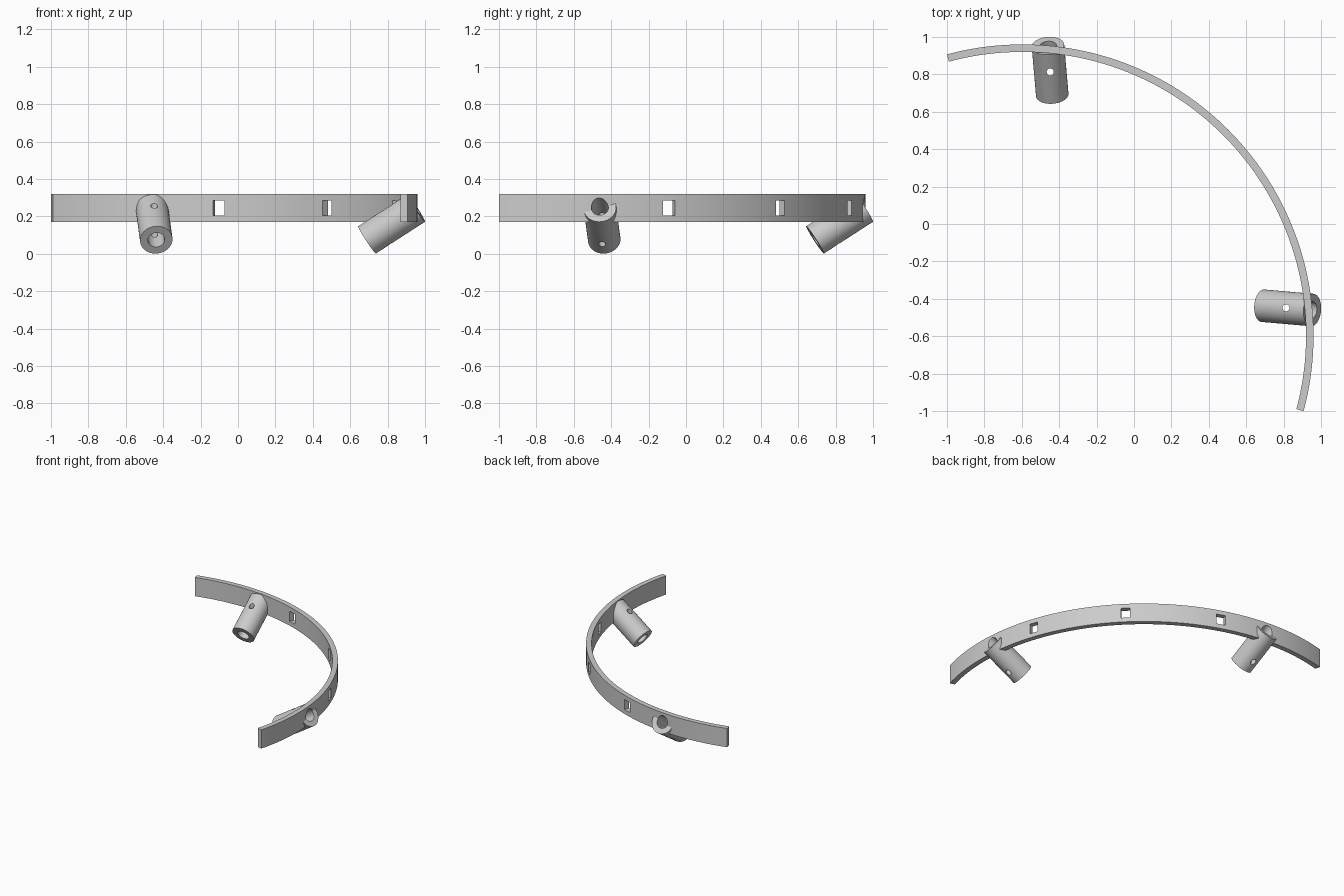
import bpy, bmesh, math
from mathutils import Vector, Matrix

cube = bpy.data.objects.get("Cube")
if cube:
    bpy.data.objects.remove(cube)

CENTRE = -0.597                 # arc centre, same in x and y
R_IN, R_OUT = 1.517, 1.557
Z_LOW, Z_HIGH = 0.17, 0.32

grey = bpy.data.materials.new("light_grey")
grey.use_nodes = True
colour = (0.6, 0.6, 0.6, 1)
grey.diffuse_color = colour
grey.node_tree.nodes["Principled BSDF"].inputs["Base Color"].default_value = colour


def finish(bm, name):
    bmesh.ops.recalc_face_normals(bm, faces=bm.faces)
    mesh = bpy.data.meshes.new(name)
    bm.to_mesh(mesh)
    bm.free()
    obj = bpy.data.objects.new(name, mesh)
    mesh.materials.append(grey)
    bpy.context.collection.objects.link(obj)
    return obj


def rod(name, start, end, radius, sides=48):
    """Solid cylinder between two points."""
    axis = end - start
    place = Matrix.Translation((start + end) / 2) @ axis.to_track_quat('Z', 'Y').to_matrix().to_4x4()
    bm = bmesh.new()
    bmesh.ops.create_cone(bm, cap_ends=True, segments=sides, radius1=radius,
                          radius2=radius, depth=axis.length, matrix=place)
    return finish(bm, name)


def select_only(obj):
    bpy.ops.object.select_all(action='DESELECT')
    obj.select_set(True)
    bpy.context.view_layer.objects.active = obj


def cut(obj, cutters):
    select_only(obj)
    for cutter in cutters:
        mod = obj.modifiers.new("cut", 'BOOLEAN')
        mod.operation = 'DIFFERENCE'
        mod.solver = 'EXACT'
        mod.object = cutter
        bpy.ops.object.modifier_apply(modifier=mod.name)
    bpy.ops.object.shade_smooth_by_angle(angle=math.radians(30))


# Curved band: a rectangular section swept through 120 degrees
bm = bmesh.new()
section = [(R_IN, Z_LOW), (R_OUT, Z_LOW), (R_OUT, Z_HIGH), (R_IN, Z_HIGH)]
first = math.radians(-15)
verts = [bm.verts.new((CENTRE + r * math.cos(first), CENTRE + r * math.sin(first), z))
         for r, z in section]
face = bm.faces.new(verts)
swept = bmesh.ops.spin(bm, geom=[face], cent=(CENTRE, CENTRE, 0), axis=(0, 0, 1),
                       angle=math.radians(120), steps=72)
if not face.is_valid or len(face.edges[0].link_faces) < 2:
    bmesh.ops.holes_fill(bm, edges=bm.edges)
elif any(e.is_boundary for e in bm.edges):
    bmesh.ops.holes_fill(bm, edges=[e for e in bm.edges if e.is_boundary])
band = finish(bm, "curved_band")

# Rectangular windows through the band
cutters = []
for degrees in (19, 45, 71):
    turn = Matrix.Rotation(math.radians(degrees), 4, 'Z')
    place = Matrix.Translation((CENTRE, CENTRE, 0.245)) @ turn @ Matrix.Translation((1.537, 0, 0))
    bm = bmesh.new()
    bmesh.ops.create_cube(bm, size=1, matrix=place @ Matrix.Diagonal((0.2, 0.067, 0.08, 1)))
    cutters.append(finish(bm, "window_cutter"))
band_cutters = list(cutters)

# Slanted sockets, mirrored across the diagonal x = y
low, high, pin = Vector((-0.437, 0.69, 0.074)), Vector((-0.46, 0.953, 0.244)), Vector((-0.448, 0.813, 0))
for name, swap in (("back_socket", False), ("left_socket", True)):
    a, b, p = [v.yxz if swap else v.copy() for v in (low, high, pin)]
    step = (b - a) * 0.4
    socket = rod(name, a, b, 0.087)
    bore = rod("bore_cutter", a - step, b + step, 0.045)
    pin_hole = rod("pin_hole_cutter", p - Vector((0, 0, 0.5)), p + Vector((0, 0, 0.5)), 0.019, 24)
    cut(socket, [bore, pin_hole])
    cutters += [bore, pin_hole]
    band_cutters.append(bore)

cut(band, band_cutters)
for cutter in cutters:
    bpy.data.objects.remove(cutter)
